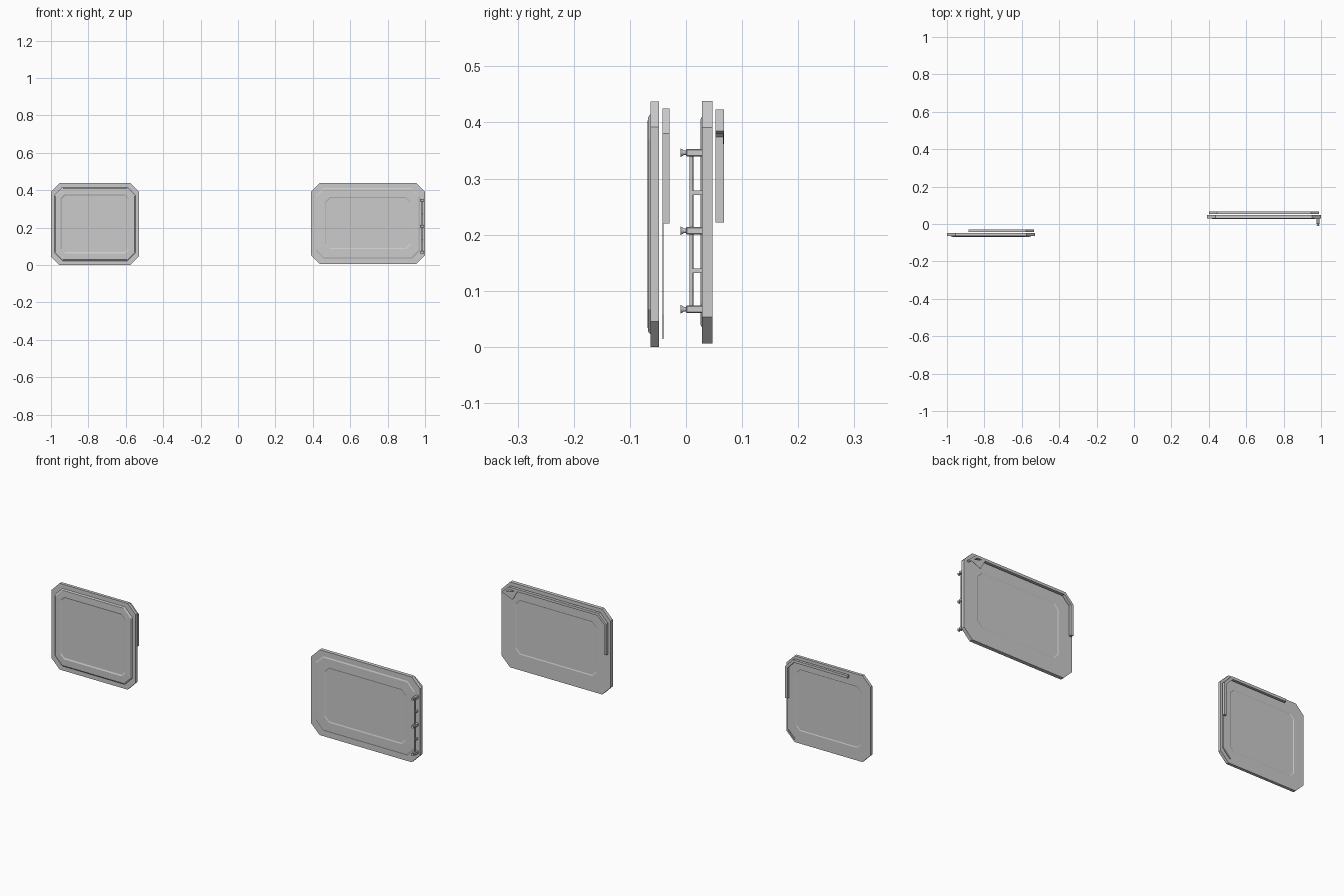
import bpy, bmesh, math
from mathutils import Vector

if "Cube" in bpy.data.objects:
    bpy.data.objects.remove(bpy.data.objects["Cube"])


def finish(name, bm):
    bmesh.ops.recalc_face_normals(bm, faces=bm.faces[:])
    me = bpy.data.meshes.new(name)
    bm.to_mesh(me)
    bm.free()
    ob = bpy.data.objects.new(name, me)
    bpy.context.collection.objects.link(ob)
    return ob


def octagon(x0, x1, z0, z1, c):
    return [(x0 + c, z0), (x1 - c, z0), (x1, z0 + c), (x1, z1 - c),
            (x1 - c, z1), (x0 + c, z1), (x0, z1 - c), (x0, z0 + c)]


def loft(name, loops):
    """Skin (x0, x1, z0, z1, chamfer, y) octagons, capping both ends."""
    bm = bmesh.new()
    rings = [[bm.verts.new((x, l[5], z)) for x, z in octagon(*l[:5])] for l in loops]
    for a, b in zip(rings, rings[1:]):
        for i in range(8):
            j = (i + 1) % 8
            bm.faces.new((a[i], a[j], b[j], b[i]))
    bm.faces.new(rings[0])
    bm.faces.new(rings[-1])
    return finish(name, bm)


def strip(name, outer, inner, y0, y1):
    """Open flange between an outer and an inner x-z path."""
    bm = bmesh.new()
    sect = []
    for o, i in zip(outer, inner):
        sect.append([bm.verts.new((p[0], y, p[1])) for p, y in
                     ((o, y0), (o, y1), (i, y1), (i, y0))])
    for a, b in zip(sect, sect[1:]):
        for i in range(4):
            j = (i + 1) % 4
            bm.faces.new((a[i], a[j], b[j], b[i]))
    bm.faces.new(sect[0])
    bm.faces.new(sect[-1])
    return finish(name, bm)


def box(name, lo, hi, bevel=0.0):
    bm = bmesh.new()
    bmesh.ops.create_cube(bm, size=1)
    for v in bm.verts:
        v.co = Vector([(a + b) / 2 + c * (b - a) for a, b, c in zip(lo, hi, v.co)])
    if bevel:
        bmesh.ops.bevel(bm, geom=bm.edges[:], offset=bevel, segments=1, affect='EDGES')
    return finish(name, bm)


def cyl(name, loc, r1, r2, depth, along_y=False, sides=12):
    rot = (math.pi / 2, 0, 0) if along_y else (0, 0, 0)
    bpy.ops.mesh.primitive_cone_add(vertices=sides, radius1=r1, radius2=r2,
                                    depth=depth, location=loc, rotation=rot)
    bpy.context.object.name = name
    bpy.ops.object.shade_smooth_by_angle()


# Left hatch: chamfered plate with stamped frame on the front and a shallow rear pan
loft("left_hatch_panel", [
    (-.942, -.588, .068, .372, .018, -.0500),
    (-.946, -.584, .064, .376, .020, -.0480),
    (-1.0, -.530, .000, .437, .045, -.0480),
    (-1.0, -.530, .000, .437, .045, -.0630),
    (-.982, -.547, .022, .415, .043, -.0630),
    (-.976, -.553, .028, .409, .041, -.0680),
    (-.948, -.582, .062, .378, .021, -.0690),
    (-.942, -.588, .068, .372, .018, -.0660),
])

# Right hatch, wider
loft("right_hatch_panel", [
    (.471, .919, .090, .357, .023, .0450),
    (.466, .924, .085, .362, .025, .0470),
    (.390, 1.00, .006, .438, .047, .0470),
    (.390, 1.00, .006, .438, .047, .0285),
    (.415, .972, .034, .411, .042, .0285),
    (.421, .966, .040, .405, .040, .0260),
    (.465, .925, .084, .363, .025, .0255),
    (.471, .919, .090, .357, .023, .0275),
])

# Rear seal flanges: half-runs standing off behind each plate
strip("left_seal_flange",
      [(-.885, .425), (-.578, .425), (-.535, .380), (-.535, .220)],
      [(-.885, .412), (-.584, .412), (-.548, .375), (-.548, .220)], -.042, -.029)
strip("left_seal_lip",
      [(-.535, .220), (-.535, .058), (-.578, .014)],
      [(-.543, .220), (-.543, .061), (-.583, .020)], -.042, -.0405)
strip("right_seal_flange",
      [(.400, .222), (.400, .379), (.444, .423), (.946, .423), (.990, .385)],
      [(.413, .222), (.413, .374), (.450, .410), (.941, .410), (.982, .379)], .053, .0675)

# Torn corner tab by the hinge
strip("right_corner_tab", [(.895, .415), (.985, .388)],
      [(.925, .362), (.965, .380)], .066, .0675)

# Hinge rod, three knuckles with flared bolts, two small brackets
cyl("hinge_rod", (.984, .0095, .207), .0035, .0035, .285)
for i, z in enumerate((.067, .207, .346)):
    box(f"hinge_knuckle_{i}", (.976, .000, z - .007), (.992, .036, z + .007), .002)
    cyl(f"hinge_bolt_shank_{i}", (.984, -.002, z), .004, .004, .008, True)
    cyl(f"hinge_bolt_head_{i}", (.984, -.007, z), .005, .0075, .005, True)
for i, z in enumerate((.136, .275)):
    box(f"hinge_bracket_{i}", (.980, .010, z - .004), (.989, .031, z + .004))
